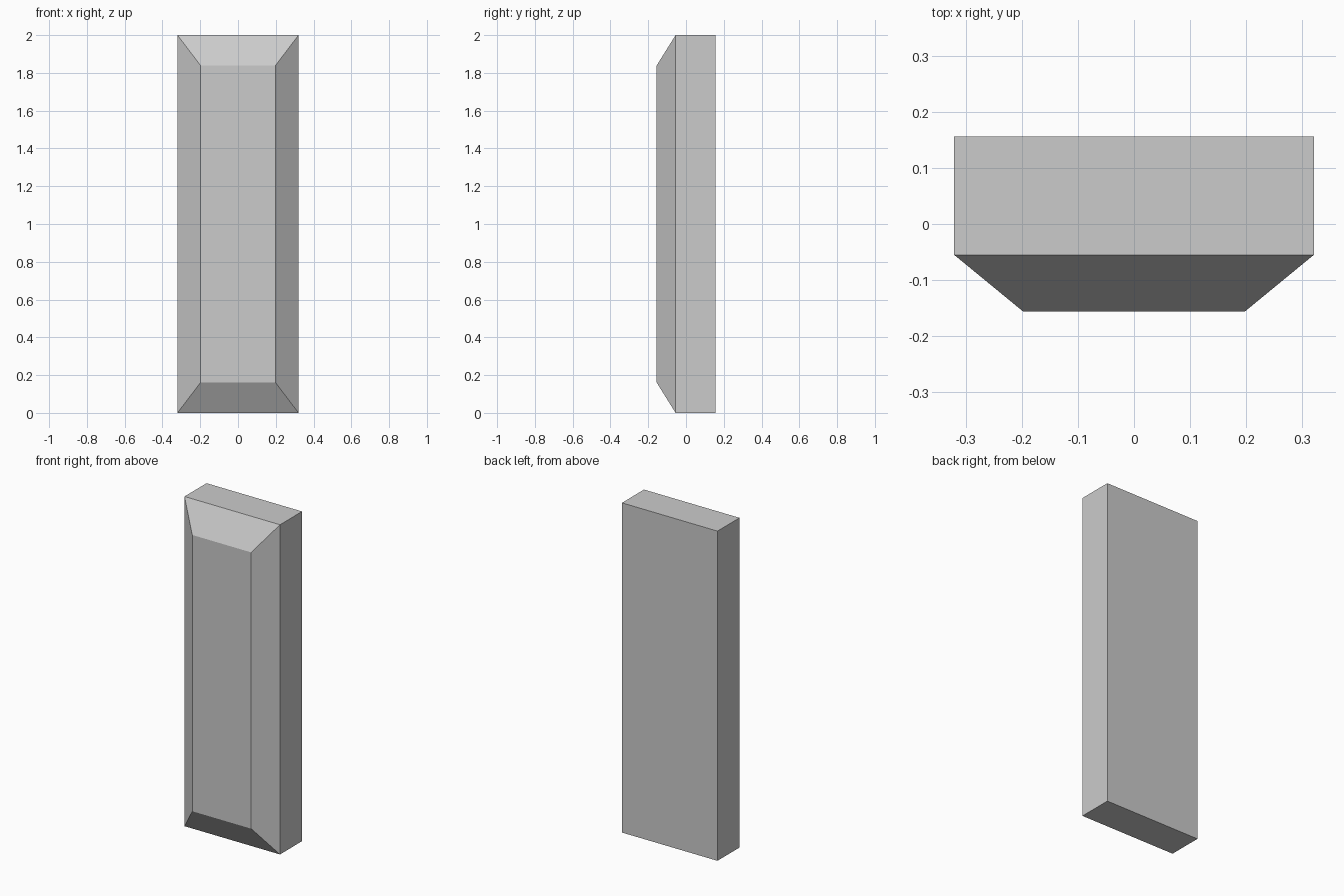
import bpy
import bmesh
from mathutils import Matrix, Vector

if "Cube" in bpy.data.objects:
    bpy.data.objects.remove(bpy.data.objects["Cube"])

WIDTH, HEIGHT = 0.641, 2.0
BACK, SHOULDER, FRONT = 0.156, -0.055, -0.156
INSET_X, INSET_Z = 0.123, 0.162

# Panel body: a plain box from the back to the shoulder line
bm = bmesh.new()
bmesh.ops.create_cube(bm, size=1.0)
bmesh.ops.scale(bm, vec=(WIDTH, BACK - SHOULDER, HEIGHT), verts=bm.verts)
bmesh.ops.translate(bm, vec=(0, (BACK + SHOULDER) / 2, HEIGHT / 2), verts=bm.verts)

# Raised front: extrude the front face and taper it into four sloped edges
bm.normal_update()
front = min(bm.faces, key=lambda f: f.normal.y)
result = bmesh.ops.extrude_discrete_faces(bm, faces=[front])
verts = list(result["faces"][0].verts)
bmesh.ops.translate(bm, vec=(0, FRONT - SHOULDER, 0), verts=verts)
bmesh.ops.scale(
    bm,
    vec=(1 - 2 * INSET_X / WIDTH, 1, 1 - 2 * INSET_Z / HEIGHT),
    space=Matrix.Translation(Vector((0, -FRONT, -HEIGHT / 2))),
    verts=verts,
)
bmesh.ops.recalc_face_normals(bm, faces=bm.faces)

mesh = bpy.data.meshes.new("bevelled_panel")
bm.to_mesh(mesh)
bm.free()
panel = bpy.data.objects.new("bevelled_panel", mesh)
bpy.context.collection.objects.link(panel)
